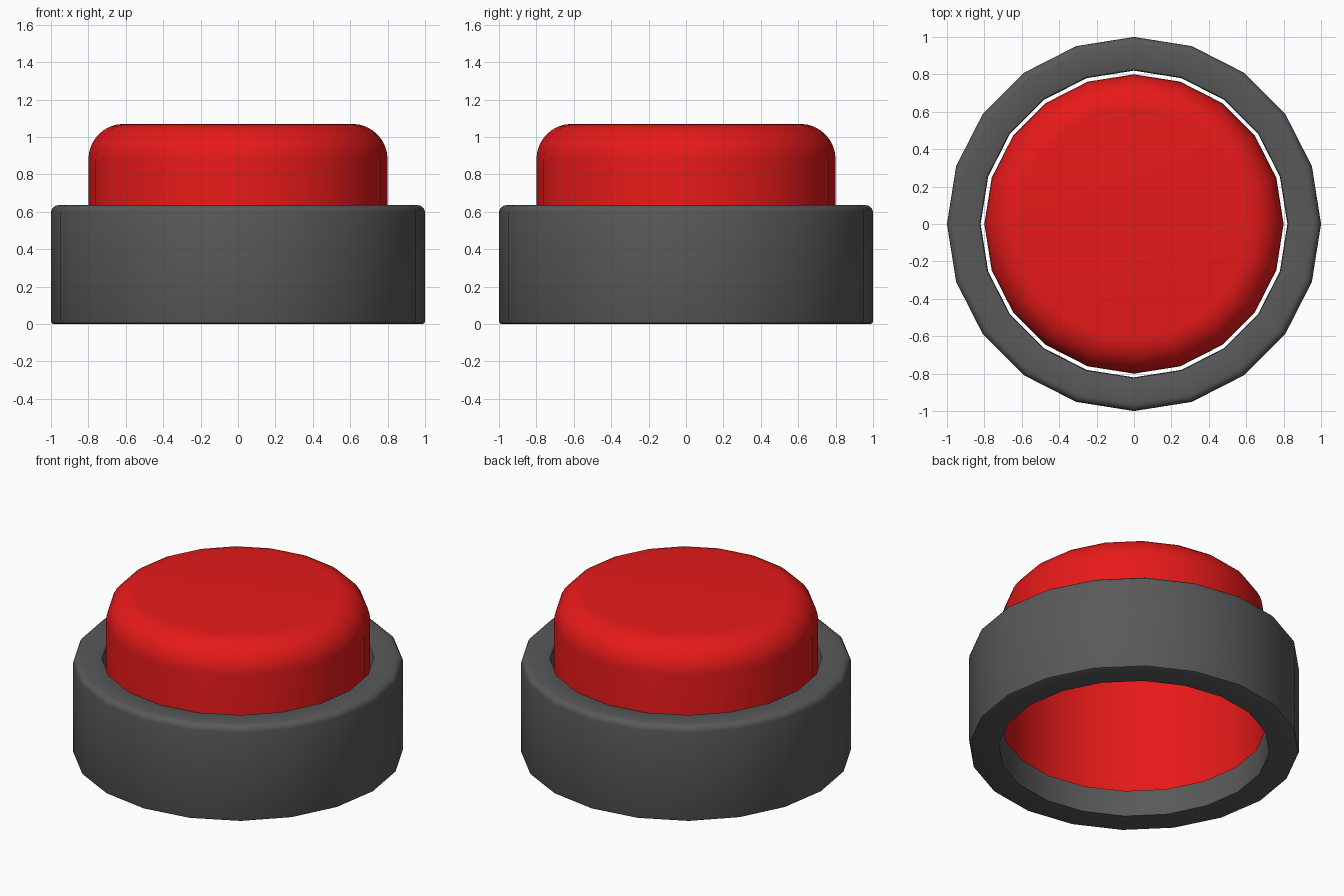
import bpy, bmesh, math

if "Cube" in bpy.data.objects:
    bpy.data.objects.remove(bpy.data.objects["Cube"])

SIDES = 20


def arc(cx, cz, r, a0, a1, n):
    """Points of a rounded corner in the (radius, z) profile plane."""
    pts = []
    for i in range(n + 1):
        a = math.radians(a0 + (a1 - a0) * i / n)
        pts.append((cx + r * math.cos(a), cz + r * math.sin(a)))
    return pts


def lathe(name, profile, closed=False, cap_end=False):
    """Spin a (radius, z) profile around z with SIDES facets."""
    bm = bmesh.new()
    rings = []
    for r, z in profile:
        rings.append([bm.verts.new((r * math.cos(2 * math.pi * i / SIDES),
                                    r * math.sin(2 * math.pi * i / SIDES), z))
                      for i in range(SIDES)])
    pairs = list(zip(rings, rings[1:]))
    if closed:
        pairs.append((rings[-1], rings[0]))
    for a, b in pairs:
        for i in range(SIDES):
            j = (i + 1) % SIDES
            bm.faces.new((a[i], a[j], b[j], b[i]))
    if cap_end:
        bm.faces.new(rings[-1])
    mesh = bpy.data.meshes.new(name)
    bm.to_mesh(mesh)
    bm.free()
    obj = bpy.data.objects.new(name, mesh)
    bpy.context.collection.objects.link(obj)
    bpy.ops.object.select_all(action='DESELECT')
    obj.select_set(True)
    bpy.context.view_layer.objects.active = obj
    bpy.ops.object.shade_smooth_by_angle(angle=math.radians(40))
    return obj


def colour(obj, name, rgb):
    mat = bpy.data.materials.new(name)
    mat.diffuse_color = (*rgb, 1)
    mat.use_nodes = True
    mat.node_tree.nodes["Principled BSDF"].inputs["Base Color"].default_value = mat.diffuse_color
    obj.data.materials.append(mat)


# Housing: hollow collar with softened edges
housing = lathe("housing_ring",
                arc(0.985, 0.015, 0.015, -90, 0, 2)
                + arc(0.96, 0.595, 0.04, 0, 90, 4)
                + arc(0.835, 0.62, 0.015, 90, 180, 2)
                + [(0.82, 0.0)], closed=True)
colour(housing, "dark_grey", (0.1, 0.1, 0.1))

# Push button: rounded cap, open underneath
button = lathe("push_button",
               [(0.8, 0.16)] + arc(0.61, 0.88, 0.19, 0, 90, 8), cap_end=True)
colour(button, "red", (0.8, 0.01, 0.01))
